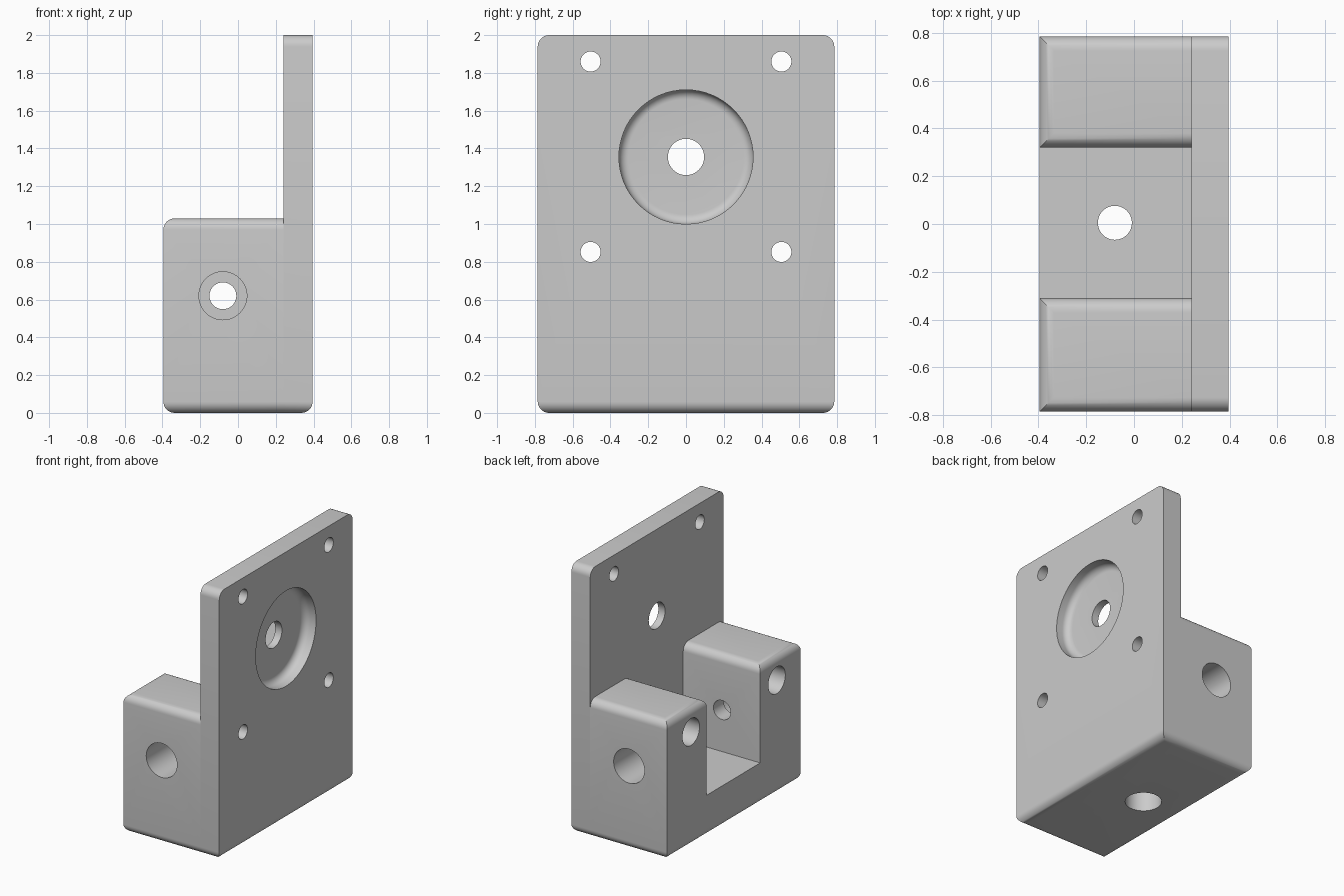
import bpy, bmesh
from mathutils import Vector

if "Cube" in bpy.data.objects:
    bpy.data.objects.remove(bpy.data.objects["Cube"], do_unlink=True)

GREY = (0.6, 0.6, 0.6, 1)
mat = bpy.data.materials.new("plain grey")
mat.use_nodes = True
mat.diffuse_color = GREY
mat.node_tree.nodes["Principled BSDF"].inputs["Base Color"].default_value = GREY

BACK, SEAM, FACE = -0.395, 0.24, 0.395    # x of block back, plate back, plate face
HALF = 0.785                              # half width in y
TOP, STEP, FLOOR = 2.0, 1.03, 0.31        # heights of plate, block and channel floor
FILLET = 0.06
MID_X, MID_Y = -0.08, 0.005               # centre of the channel


def finish(bm, name):
    bmesh.ops.recalc_face_normals(bm, faces=bm.faces)
    mesh = bpy.data.meshes.new(name)
    bm.to_mesh(mesh)
    bm.free()
    mesh.materials.append(mat)
    obj = bpy.data.objects.new(name, mesh)
    bpy.context.collection.objects.link(obj)
    return obj


def fillet(bm, rule, radius, segments=8):
    edges = [e for e in bm.edges if rule(*[v.co for v in e.verts])]
    bmesh.ops.bevel(bm, geom=edges, offset=radius, segments=segments,
                    profile=0.5, affect='EDGES', clamp_overlap=False)


def prism(name, outline, x0, x1, rule):
    """Extrude a (y, z) outline along x and round the chosen edges."""
    bm = bmesh.new()
    face = bm.faces.new([bm.verts.new((x0, y, z)) for y, z in outline])
    out = bmesh.ops.extrude_face_region(bm, geom=[face])
    moved = [g for g in out["geom"] if isinstance(g, bmesh.types.BMVert)]
    bmesh.ops.translate(bm, verts=moved, vec=(x1 - x0, 0, 0))
    bmesh.ops.recalc_face_normals(bm, faces=bm.faces)
    fillet(bm, rule, FILLET)
    return finish(bm, name)


def drill(name, start, end, radius, round_end=0):
    """Round cutter running from start to end."""
    start, end = Vector(start), Vector(end)
    axis = end - start
    bm = bmesh.new()
    bmesh.ops.create_cone(bm, cap_ends=True, segments=64, radius1=radius,
                          radius2=radius, depth=axis.length)
    if round_end:
        fillet(bm, lambda a, b: a.z > 0 and b.z > 0, round_end)
    bmesh.ops.rotate(bm, verts=bm.verts, matrix=axis.to_track_quat('Z', 'Y').to_matrix())
    bmesh.ops.translate(bm, verts=bm.verts, vec=(start + end) / 2)
    cutter = finish(bm, name)
    cutter.hide_render = True
    return cutter


def combine(target, other, operation):
    mod = target.modifiers.new(operation.title(), 'BOOLEAN')
    mod.operation, mod.solver, mod.object = operation, 'EXACT', other
    bpy.context.view_layer.objects.active = target
    bpy.ops.object.modifier_apply(modifier=mod.name)
    bpy.data.objects.remove(other, do_unlink=True)


def level(a, b, z):
    return abs(a.z - z) < 1e-4 and abs(b.z - z) < 1e-4


def off_seam(a, b):
    return abs(a.x - SEAM) > 1e-4 or abs(b.x - SEAM) > 1e-4


# Upright plate: rounded bottom edges and rounded upper corners
bracket = prism(
    "motor_bracket", [(-HALF, 0), (HALF, 0), (HALF, TOP), (-HALF, TOP)], SEAM, FACE,
    lambda a, b: off_seam(a, b) and (level(a, b, 0)
                                     or level(a, b, TOP) and abs(a.x - b.x) > 0.01))

# Channelled block behind the plate
near, far = -0.31, 0.32
block = prism(
    "block", [(-HALF, 0), (HALF, 0), (HALF, STEP), (far, STEP), (far, FLOOR),
              (near, FLOOR), (near, STEP), (-HALF, STEP)], BACK, SEAM,
    lambda a, b: off_seam(a, b) and (level(a, b, 0) or level(a, b, STEP)))
combine(bracket, block, 'UNION')

# Round recess and centre hole in the plate
HUB_Z = 1.355
cutters = [drill("recess", (0.6, 0, HUB_Z), (0.295, 0, HUB_Z), 0.355, 0.05),
           drill("hub_hole", (0.1, 0, HUB_Z), (0.6, 0, HUB_Z), 0.096)]

# Four screw holes, the lower pair with wide access bores through the block
for y in (-0.505, 0.505):
    for z in (0.852, 1.86):
        cutters.append(drill("screw_hole", (0.1, y, z), (0.6, y, z), 0.053))
    cutters.append(drill("access_bore", (-0.6, y, 0.852), (SEAM, y, 0.852), 0.1))

# Counterbored cross holes in both side walls
CROSS_Z = 0.62
cutters.append(drill("cross_hole", (MID_X, -1, CROSS_Z), (MID_X, 1, CROSS_Z), 0.071))
for s in (-1, 1):
    cutters.append(drill("cross_bore", (MID_X, s, CROSS_Z),
                         (MID_X, s * 0.43, CROSS_Z), 0.127))

# Counterbored hole through the channel floor
cutters += [drill("floor_hole", (MID_X, MID_Y, -0.2), (MID_X, MID_Y, 0.6), 0.071),
            drill("floor_bore", (MID_X, MID_Y, -0.2), (MID_X, MID_Y, 0.185), 0.125)]

for cutter in cutters:
    combine(bracket, cutter, 'DIFFERENCE')

# Smooth fillets and bores, crisp corners
bpy.ops.object.select_all(action='DESELECT')
bracket.select_set(True)
bpy.context.view_layer.objects.active = bracket
bpy.ops.object.shade_smooth_by_angle(angle=0.6)
